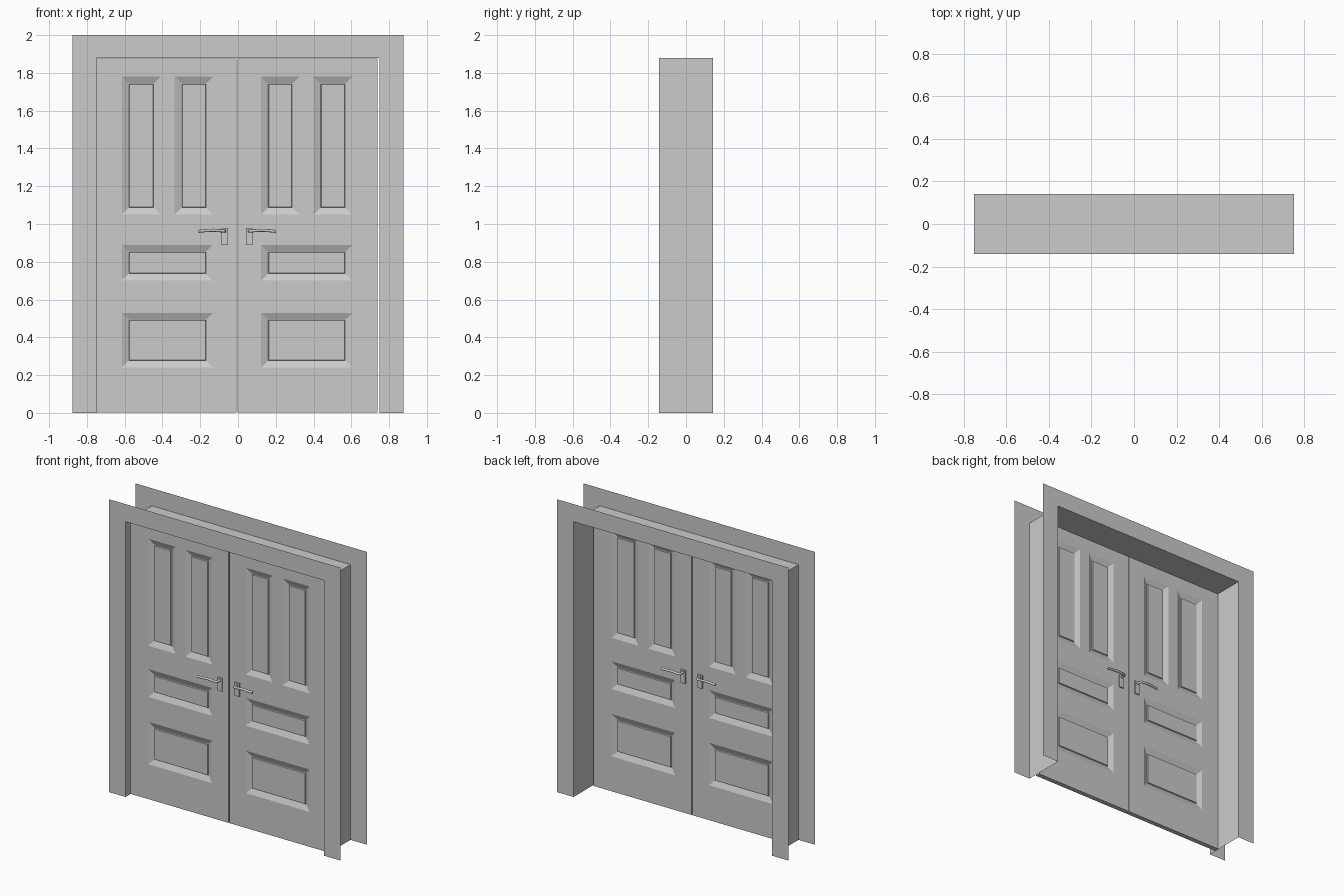
import bpy, bmesh
from mathutils import Vector

if "Cube" in bpy.data.objects:
    bpy.data.objects.remove(bpy.data.objects["Cube"])

Y0, Y1 = -0.142, 0.142          # front and back casing planes
DF, DB = -0.09, -0.058          # front and back of the door leaves
MID = -0.005                    # mirror line between the leaves


def finish(name, bm):
    me = bpy.data.meshes.new(name)
    bm.to_mesh(me)
    bm.free()
    ob = bpy.data.objects.new(name, me)
    bpy.context.collection.objects.link(ob)
    return ob


centre = bpy.data.objects.new("mirror_centre", None)
centre.location.x = MID
centre.hide_render = True
bpy.context.collection.objects.link(centre)


def mirror(ob):
    m = ob.modifiers.new("mirror", 'MIRROR')
    m.mirror_object = centre


# flat U-shaped casings on both wall sides
def casing(name, y):
    bm = bmesh.new()
    xo, xi, zi = 0.875, 0.75, 1.88
    outer = [(-xo, 0), (-xo, 2), (xo, 2), (xo, 0)]
    inner = [(-xi, 0), (-xi, zi), (xi, zi), (xi, 0)]
    o = [bm.verts.new((x, y, z)) for x, z in outer]
    i = [bm.verts.new((x, y, z)) for x, z in inner]
    for k in range(3):
        bm.faces.new((o[k], i[k], i[k + 1], o[k + 1]))
    bmesh.ops.recalc_face_normals(bm, faces=bm.faces)
    for f in bm.faces:
        f.normal_update()
        if f.normal.y * y < 0:
            f.normal_flip()
    finish(name, bm)


casing("front_casing", Y0)
casing("back_casing", Y1)

# thin jamb lining running through the wall
bm = bmesh.new()
prof = [(-0.75, 0), (-0.75, 1.88), (0.75, 1.88), (0.75, 0)]
rows = [[bm.verts.new((x, y, z)) for x, z in prof] for y in (Y0, Y1)]
for k in range(3):
    bm.faces.new((rows[0][k], rows[1][k], rows[1][k + 1], rows[0][k + 1]))
finish("jamb", bm)

# door leaf: grid slab with recessed, raised-centre panels on both faces
bm = bmesh.new()
xs = [-0.748, -0.615, -0.41, -0.335, -0.132, -0.008]
zs = [0.002, 0.24, 0.53, 0.70, 0.89, 1.05, 1.78, 1.876]
g = [[bm.verts.new((x, DF, z)) for z in zs] for x in xs]
for i in range(len(xs) - 1):
    for j in range(len(zs) - 1):
        bm.faces.new((g[i][j], g[i + 1][j], g[i + 1][j + 1], g[i][j + 1]))
ext = bmesh.ops.extrude_face_region(bm, geom=bm.faces[:], use_keep_orig=True)["geom"]
bmesh.ops.translate(bm, verts=[v for v in ext if isinstance(v, bmesh.types.BMVert)],
                    vec=(0, DB - DF, 0))
bmesh.ops.recalc_face_normals(bm, faces=bm.faces[:])


def in_panel(f):
    c = f.calc_center_median()
    if abs(f.normal.y) < 0.9 or not xs[1] < c.x < xs[4]:
        return False
    wide = zs[1] < c.z < zs[2] or zs[3] < c.z < zs[4]
    tall = zs[5] < c.z < zs[6] and not xs[2] < c.x < xs[3]
    return wide or tall


panels = [f for f in bm.faces if in_panel(f)]
for thick, depth in ((0.034, -0.015), (0.004, 0.0), (0.003, 0.007)):
    bmesh.ops.inset_region(bm, faces=panels, thickness=thick, depth=depth,
                           use_even_offset=True, use_boundary=True)
mirror(finish("door_leaf", bm))


# keyhole plate and lever on each side of the door
def handle(side, y, out):
    bm = bmesh.new()
    bmesh.ops.create_cube(bm, size=1)
    bmesh.ops.scale(bm, verts=bm.verts, vec=(0.035, 0.008, 0.09))
    bmesh.ops.translate(bm, verts=bm.verts, vec=(-0.07, y + out * 0.004, 0.933))
    mirror(finish(side + "_handle_plate", bm))

    cu = bpy.data.curves.new(side + "_lever", 'CURVE')
    cu.dimensions = '3D'
    cu.bevel_depth = 0.008
    cu.bevel_resolution = 2
    cu.use_fill_caps = True
    path = [(-0.07, 0, 0.962), (-0.07, 0.033, 0.962), (-0.078, 0.042, 0.963),
            (-0.13, 0.042, 0.967), (-0.17, 0.041, 0.965), (-0.21, 0.038, 0.961)]
    s = cu.splines.new('POLY')
    s.points.add(len(path) - 1)
    for p, (x, d, z) in zip(s.points, path):
        p.co = (x, y + out * d, z, 1)
    ob = bpy.data.objects.new(side + "_lever", cu)
    bpy.context.collection.objects.link(ob)
    mirror(ob)


handle("front", DF, -1)
handle("back", DB, 1)
